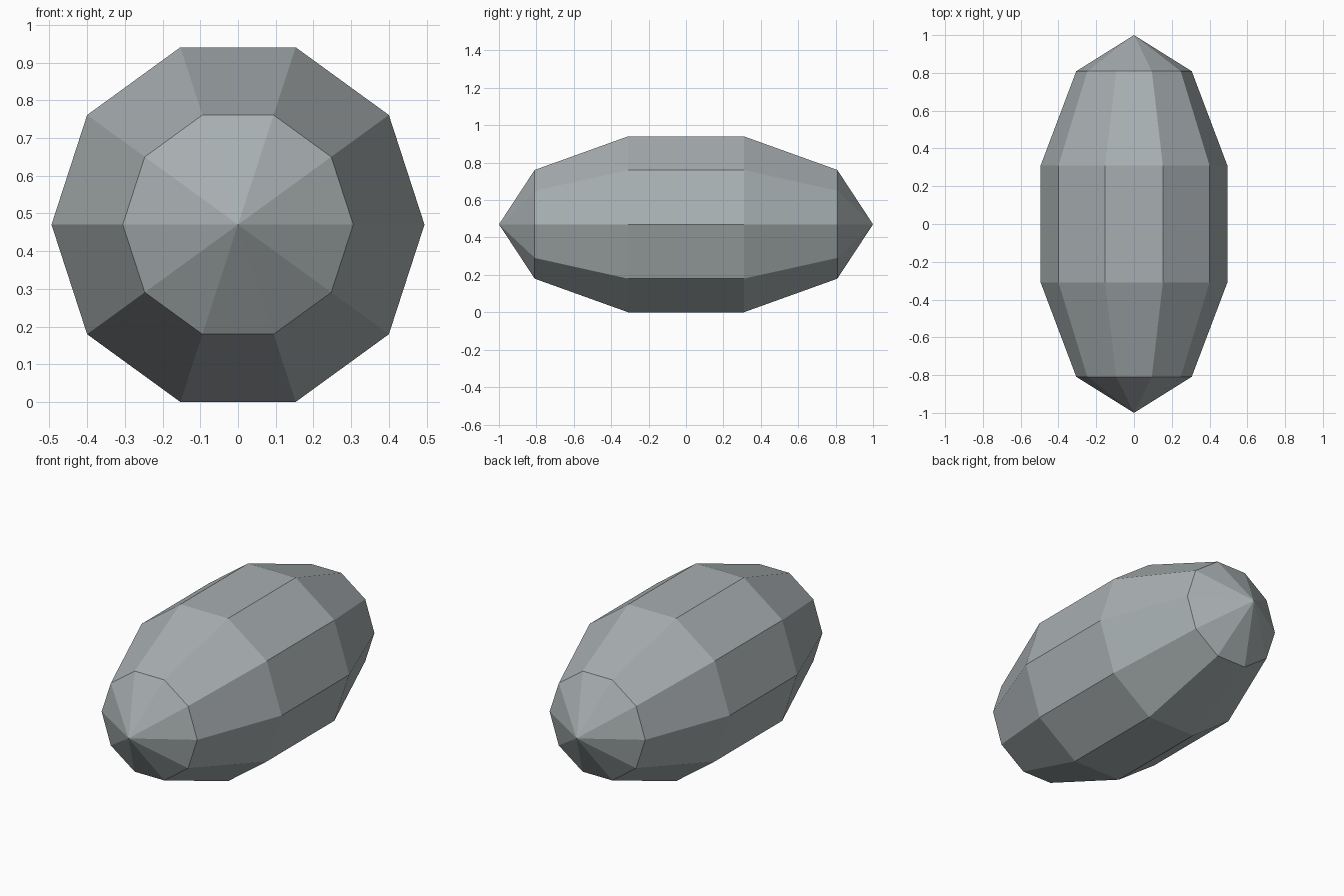
import bpy
import bmesh
from math import cos, sin, pi, tau
from mathutils import Vector

cube = bpy.data.objects.get("Cube")
if cube:
    bpy.data.objects.remove(cube, do_unlink=True)

SIDES = 10
BANDS = 5
RADIUS = 0.52

# Material
grey = bpy.data.materials.new("cool grey")
grey.use_nodes = True
colour = (0.39, 0.43, 0.44, 1)
grey.diffuse_color = colour
grey.node_tree.nodes["Principled BSDF"].inputs["Base Color"].default_value = colour

# Half-ellipse profile from the front tip to the back tip, spun around y
bm = bmesh.new()
angles = [pi * i / BANDS for i in range(BANDS + 1)]
points = [bm.verts.new((RADIUS * sin(a), -cos(a), 0)) for a in angles]
for a, b in zip(points, points[1:]):
    bm.edges.new((a, b))
bmesh.ops.spin(bm, geom=bm.verts[:] + bm.edges[:], cent=(0, 0, 0),
               axis=(0, 1, 0), angle=tau, steps=SIDES)
bmesh.ops.remove_doubles(bm, verts=bm.verts[:], dist=0.001)
bmesh.ops.recalc_face_normals(bm, faces=bm.faces[:])

# Rest the lowest flat faces on the ground
lowest = min(v.co.z for v in bm.verts)
bmesh.ops.translate(bm, verts=bm.verts[:], vec=Vector((0, 0, -lowest)))

mesh = bpy.data.meshes.new("faceted_body")
bm.to_mesh(mesh)
bm.free()
mesh.materials.append(grey)
body = bpy.data.objects.new("faceted_body", mesh)
bpy.context.collection.objects.link(body)
